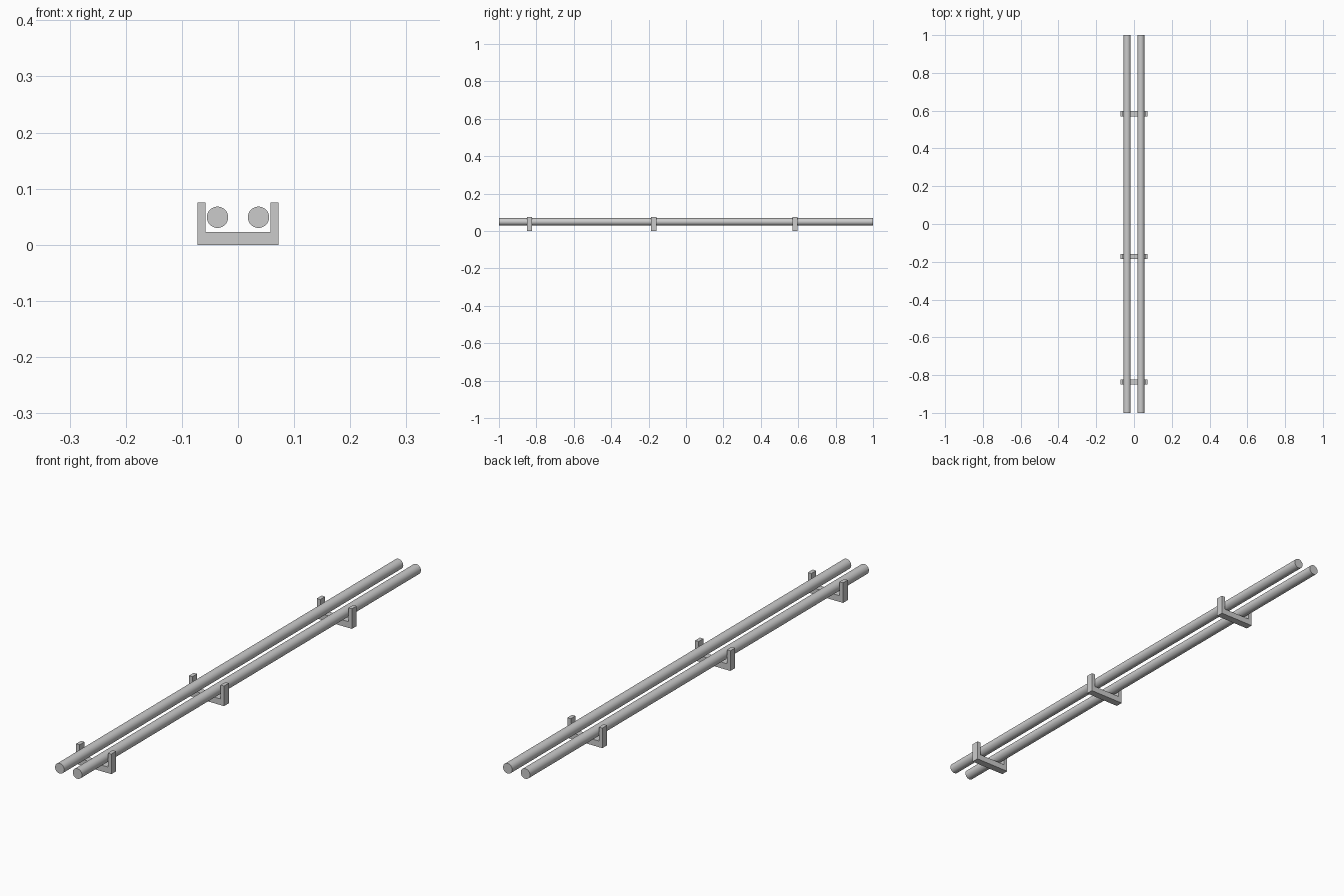
import bpy, bmesh
from mathutils import Matrix

if "Cube" in bpy.data.objects:
    bpy.data.objects.remove(bpy.data.objects["Cube"])


def finish(bm, name):
    mesh = bpy.data.meshes.new(name)
    bm.to_mesh(mesh)
    bm.free()
    obj = bpy.data.objects.new(name, mesh)
    bpy.context.collection.objects.link(obj)
    return obj


def pipe(name, x):
    bm = bmesh.new()
    bmesh.ops.create_cone(bm, cap_ends=True, segments=32, radius1=0.019, radius2=0.019,
                          depth=2, matrix=Matrix.Translation((x, 0, 0.049)) @ Matrix.Rotation(1.5707963, 4, 'X'))
    for f in bm.faces:
        f.smooth = len(f.verts) == 4
    for e in bm.edges:
        e.smooth = all(len(f.verts) == 4 for f in e.link_faces)
    return finish(bm, name)


def bracket(name, y, width=0.028):
    # U-shaped profile extruded along y
    profile = [(-0.0725, 0), (0.0725, 0), (0.0725, 0.075), (0.058, 0.075),
               (0.058, 0.023), (-0.058, 0.023), (-0.058, 0.075), (-0.0725, 0.075)]
    bm = bmesh.new()
    face = bm.faces.new([bm.verts.new((x, y - width / 2, z)) for x, z in profile])
    ext = bmesh.ops.extrude_face_region(bm, geom=[face], use_keep_orig=True)
    moved = [g for g in ext["geom"] if isinstance(g, bmesh.types.BMVert)]
    bmesh.ops.translate(bm, verts=moved, vec=(0, width, 0))
    bmesh.ops.recalc_face_normals(bm, faces=bm.faces)
    return finish(bm, name)


# Two long parallel pipes
pipe("left_pipe", -0.0365)
pipe("right_pipe", 0.0365)

# Three support brackets
for label, y in (("front", -0.837), ("middle", -0.172), ("back", 0.583)):
    bracket(label + "_bracket", y)
